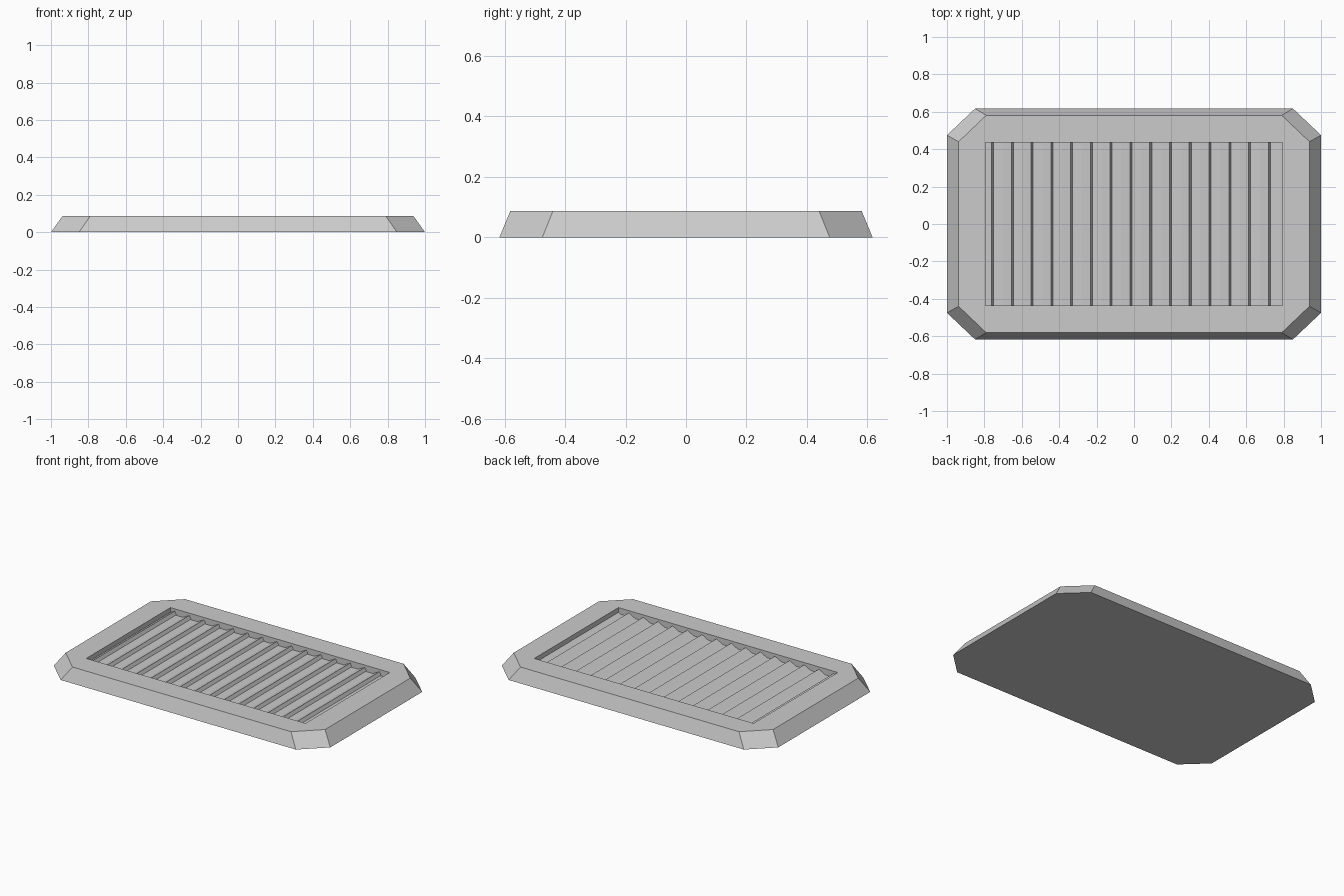
import bpy, bmesh, math

if "Cube" in bpy.data.objects:
    bpy.data.objects.remove(bpy.data.objects["Cube"])

TOP, FLOOR = 0.087, 0.047
PX, PY = 0.793, 0.435          # half size of the recess


def octagon(bm, x, y, cx, cy, z):
    """Chamfered rectangle ring, counter-clockwise, two points per corner."""
    pts = [(x, -cy), (x, cy), (cx, y), (-cx, y),
           (-x, cy), (-x, -cy), (-cx, -y), (cx, -y)]
    pts = pts[1:] + pts[:1]
    return [bm.verts.new((a, b, z)) for a, b in pts]


def rectangle(bm, x, y, z):
    return [bm.verts.new((a * x, b * y, z))
            for a, b in ((1, 1), (-1, 1), (-1, -1), (1, -1))]


def finish(bm, name):
    bmesh.ops.recalc_face_normals(bm, faces=bm.faces)
    me = bpy.data.meshes.new(name)
    bm.to_mesh(me)
    bm.free()
    ob = bpy.data.objects.new(name, me)
    bpy.context.collection.objects.link(ob)
    return ob


# Frame: sloped octagonal plate with a rectangular recess in its top
bm = bmesh.new()
low = octagon(bm, 1.0, 0.617, 0.85, 0.475, 0)
high = octagon(bm, 0.938, 0.581, 0.79, 0.44, TOP)
rim = rectangle(bm, PX, PY, TOP)
floor = rectangle(bm, PX, PY, FLOOR)
bm.faces.new(low[::-1])
for i in range(8):
    j = (i + 1) % 8
    bm.faces.new((low[i], low[j], high[j], high[i]))
for k in range(4):
    n = (k + 1) % 4
    bm.faces.new((high[2 * k], high[2 * k + 1], rim[k]))
    bm.faces.new((high[2 * k + 1], high[2 * n], rim[n], rim[k]))
    bm.faces.new((rim[k], rim[n], floor[n], floor[k]))
bm.faces.new(floor)
finish(bm, "vent_frame")

# Louvre slats: tilted bars half sunk into the recess floor
COUNT, WIDTH, THICK, TILT = 16, 0.083, 0.024, math.radians(28)
bm = bmesh.new()
c, s = math.cos(TILT), math.sin(TILT)
for i in range(COUNT):
    x0 = -PX + 2 * PX * i / (COUNT - 1)
    ends = []
    for y in (-PY - 0.003, PY + 0.003):
        ring = []
        for a, b in ((-1, -1), (1, -1), (1, 1), (-1, 1)):
            u, v = a * WIDTH / 2, b * THICK / 2
            ring.append(bm.verts.new((x0 + u * c - v * s, y, FLOOR - 0.005 + u * s + v * c)))
        ends.append(ring)
    p, q = ends
    bm.faces.new(p)
    bm.faces.new(q[::-1])
    for k in range(4):
        n = (k + 1) % 4
        bm.faces.new((p[k], q[k], q[n], p[n]))
finish(bm, "louvre_slats")
